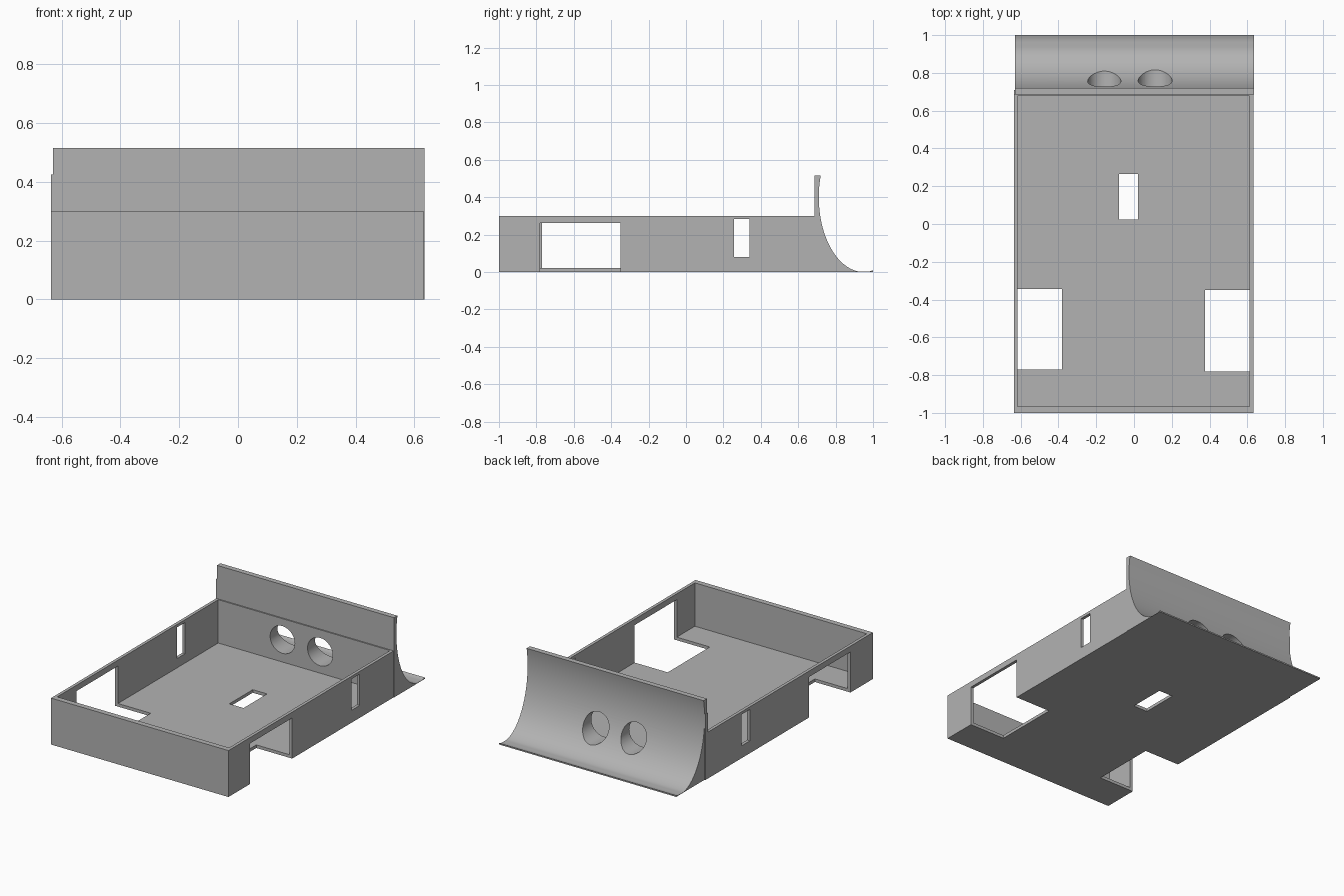
import bpy, bmesh, math
from mathutils import Matrix

cube = bpy.data.objects.get("Cube")
if cube:
    bpy.data.objects.remove(cube, do_unlink=True)

grey = bpy.data.materials.new("plain grey")
grey.use_nodes = True
COLOUR = (0.45, 0.45, 0.45, 1)
grey.diffuse_color = COLOUR
grey.node_tree.nodes["Principled BSDF"].inputs["Base Color"].default_value = COLOUR


def finish(name, bm):
    bmesh.ops.recalc_face_normals(bm, faces=bm.faces)
    mesh = bpy.data.meshes.new(name)
    bm.to_mesh(mesh)
    bm.free()
    mesh.materials.append(grey)
    obj = bpy.data.objects.new(name, mesh)
    bpy.context.collection.objects.link(obj)
    return obj


def box(name, x, y, z):
    """Box from (low, high) ranges along each axis."""
    bm = bmesh.new()
    bmesh.ops.create_cube(bm, size=1)
    for v in bm.verts:
        v.co = [(lo + hi) / 2 + c * (hi - lo) for c, (lo, hi) in zip(v.co, (x, y, z))]
    return finish(name, bm)


def cylinder(name, x, z, radius):
    """Cylinder along y through the back of the body."""
    bm = bmesh.new()
    bmesh.ops.create_cone(bm, cap_ends=True, segments=48, radius1=radius, radius2=radius,
                          depth=0.8, matrix=Matrix.Translation((x, 0.8, z))
                          @ Matrix.Rotation(math.pi / 2, 4, 'X'))
    return finish(name, bm)


def cut(obj, cutters):
    """Subtract each cutter and bake the result."""
    for c in cutters:
        c.hide_render = True
        mod = obj.modifiers.new("cut", 'BOOLEAN')
        mod.operation, mod.solver, mod.object = 'DIFFERENCE', 'EXACT', c
    bpy.context.view_layer.update()
    graph = bpy.context.evaluated_depsgraph_get()
    mesh = bpy.data.meshes.new_from_object(obj.evaluated_get(graph))
    obj.modifiers.clear()
    obj.data = mesh


# Open tray with floor and thin walls
BACK = 0.686
tray = box("tray", (-0.636, 0.632), (-1, BACK), (0, 0.3))

# Curved back panel: flat front, quarter-ellipse hollow on the rear
profile = [(BACK, 0), (BACK, 0.515)]
start, end, steps = math.asin(0.115 / 0.4), -math.pi / 2 - math.asin(0.05 / 0.24), 40
for i in range(steps + 1):
    a = start + (end - start) * i / steps
    profile.append((0.95 - 0.24 * math.cos(a), max(0.002, 0.4 + 0.4 * math.sin(a))))
profile.append((1, 0))
bm = bmesh.new()
face = bm.faces.new([bm.verts.new((-0.63, y, z)) for y, z in profile])
side = bmesh.ops.extrude_face_region(bm, geom=[face])
bmesh.ops.translate(bm, vec=(1.265, 0, 0),
                    verts=[g for g in side["geom"] if isinstance(g, bmesh.types.BMVert)])
panel = finish("back_panel", bm)

# Narrow strip on the end of the panel
box("panel_edge_strip", (-0.636, -0.63), (BACK, 0.71), (0, 0.425))

# Openings
eyes = [cylinder("left_hole_cutter", 0.112, 0.158, 0.09),
        cylinder("right_hole_cutter", -0.157, 0.164, 0.088)]
others = [
    box("inside_cutter", (-0.616, 0.612), (-0.965, 0.678), (0.02, 0.5)),
    box("left_wheel_cutter", (0.376, 0.8), (-0.78, -0.35), (-0.1, 0.262)),
    box("right_wheel_cutter", (-0.8, -0.382), (-0.77, -0.345), (-0.1, 0.262)),
    box("wall_slot_cutter", (-0.8, 0.8), (0.256, 0.34), (0.08, 0.282)),
    box("floor_slot_cutter", (-0.08, 0.022), (0.025, 0.265), (-0.1, 0.1)),
]
cut(tray, others + eyes)
cut(panel, eyes)
for c in others + eyes:
    bpy.data.objects.remove(c, do_unlink=True)

# Smooth the hollow and the round holes, keeping edges sharp
for obj in (tray, panel):
    bpy.ops.object.select_all(action='DESELECT')
    obj.select_set(True)
    bpy.context.view_layer.objects.active = obj
    bpy.ops.object.shade_smooth_by_angle(angle=math.radians(30))
